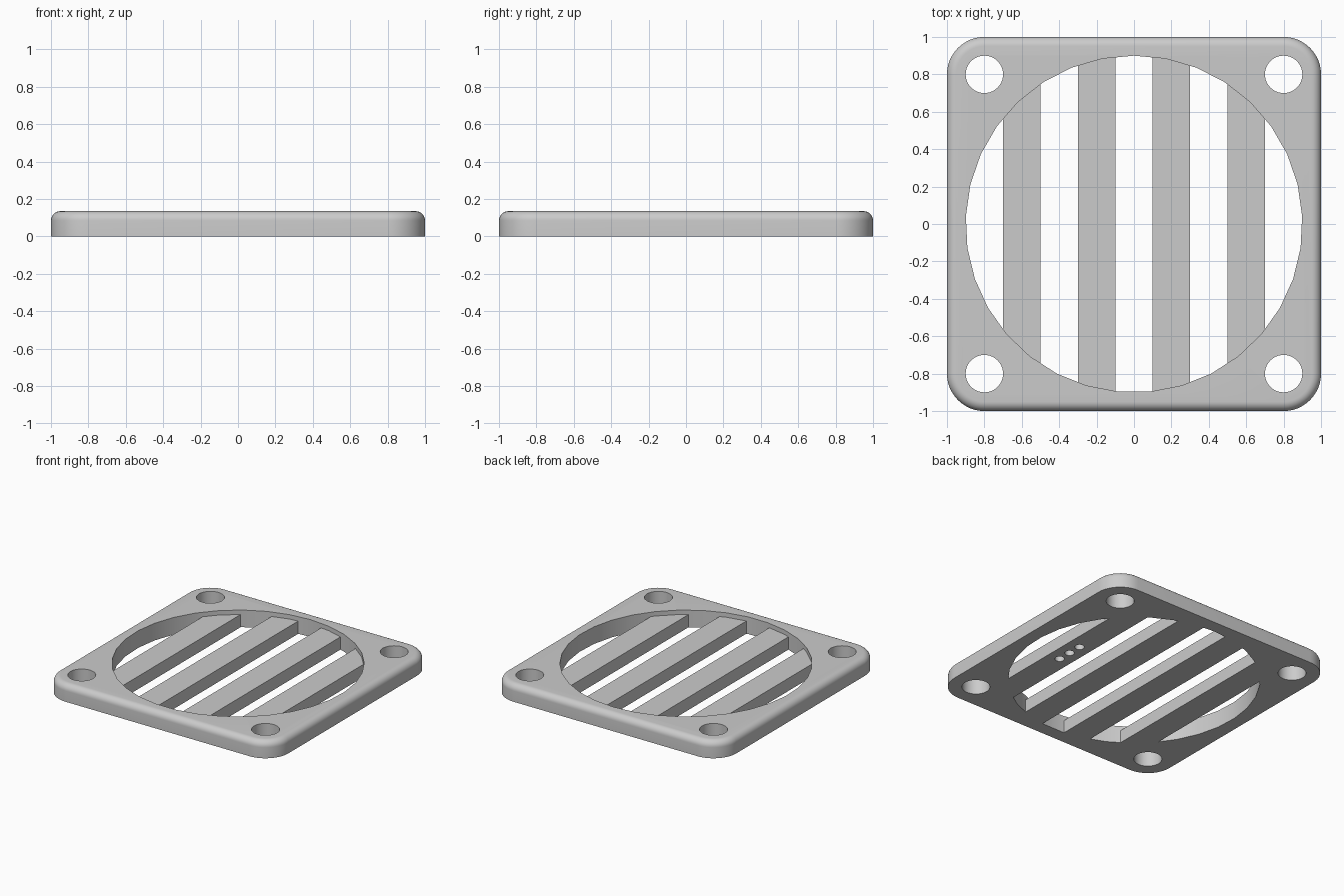
import bpy, bmesh, math
from mathutils import Matrix

if "Cube" in bpy.data.objects:
    bpy.data.objects.remove(bpy.data.objects["Cube"], do_unlink=True)

HEIGHT, FILLET, CORNER = 0.135, 0.05, 0.2
BAR_TOP, BAR_WIDTH = 0.1, 0.2

grey = bpy.data.materials.new("plain grey")
grey.use_nodes = True
grey.diffuse_color = (0.6, 0.6, 0.6, 1)
grey.node_tree.nodes["Principled BSDF"].inputs["Base Color"].default_value = (0.6, 0.6, 0.6, 1)


def make_object(name, bm):
    bmesh.ops.recalc_face_normals(bm, faces=bm.faces)
    mesh = bpy.data.meshes.new(name)
    bm.to_mesh(mesh)
    bm.free()
    mesh.materials.append(grey)
    obj = bpy.data.objects.new(name, mesh)
    bpy.context.collection.objects.link(obj)
    return obj


def add_cylinder(bm, x, y, z0, z1, radius, sides):
    bmesh.ops.create_cone(bm, cap_ends=True, segments=sides, radius1=radius, radius2=radius,
                          depth=z1 - z0, matrix=Matrix.Translation((x, y, (z0 + z1) / 2)))


def rounded_square(inset, steps=12):
    """Outline of the plate, drawn in by the given inset."""
    centre, radius = 1 - CORNER, CORNER - inset
    points = []
    for quarter, (sx, sy) in enumerate([(1, 1), (-1, 1), (-1, -1), (1, -1)]):
        for i in range(steps + 1):
            a = (quarter + i / steps) * math.pi / 2
            points.append((sx * centre + radius * math.cos(a), sy * centre + radius * math.sin(a)))
    return points


def cut(target, cutter):
    """Subtract the cutter from the target, then discard the cutter."""
    cutter.hide_render = True
    mod = target.modifiers.new("cut", "BOOLEAN")
    mod.operation, mod.solver, mod.object = "DIFFERENCE", "EXACT", cutter
    bpy.ops.object.select_all(action="DESELECT")
    bpy.context.view_layer.objects.active = target
    target.select_set(True)
    bpy.ops.object.modifier_apply(modifier=mod.name)
    bpy.data.objects.remove(cutter, do_unlink=True)


# Plate: rounded square outlines lofted up and over the top fillet
bm = bmesh.new()
levels = [(0, 0)]
for i in range(9):
    a = i / 8 * math.pi / 2
    levels.append((FILLET * (1 - math.cos(a)), HEIGHT - FILLET * (1 - math.sin(a))))
rings = [[bm.verts.new((x, y, z)) for x, y in rounded_square(inset)] for inset, z in levels]
for low, high in zip(rings, rings[1:]):
    for i in range(len(low)):
        j = (i + 1) % len(low)
        bm.faces.new((low[i], low[j], high[j], high[i]))
bm.faces.new(rings[0])
bm.faces.new(rings[-1])
grille = make_object("vent_grille", bm)

# Round opening, with the four bars left standing
bm = bmesh.new()
add_cylinder(bm, 0, 0, -0.1, 0.3, 0.9, 33)
opening = make_object("opening_cutter", bm)
bm = bmesh.new()
for x in (-0.6, -0.2, 0.2, 0.6):
    place = Matrix.Translation((x, 0, BAR_TOP - 0.2)) @ Matrix.Diagonal((BAR_WIDTH, 2.2, 0.4, 1))
    bmesh.ops.create_cube(bm, size=1, matrix=place)
cut(opening, make_object("bar_spacer", bm))
cut(grille, opening)

# Screw holes in the corners and three blind dimples under one bar
bm = bmesh.new()
for x in (-0.8, 0.8):
    for y in (-0.8, 0.8):
        add_cylinder(bm, x, y, -0.1, 0.3, 0.1, 40)
for y in (-0.11, 0, 0.11):
    add_cylinder(bm, 0.6, y, -0.1, 0.05, 0.035, 24)
cut(grille, make_object("hole_cutter", bm))

bpy.ops.object.shade_smooth_by_angle(angle=math.radians(30))
